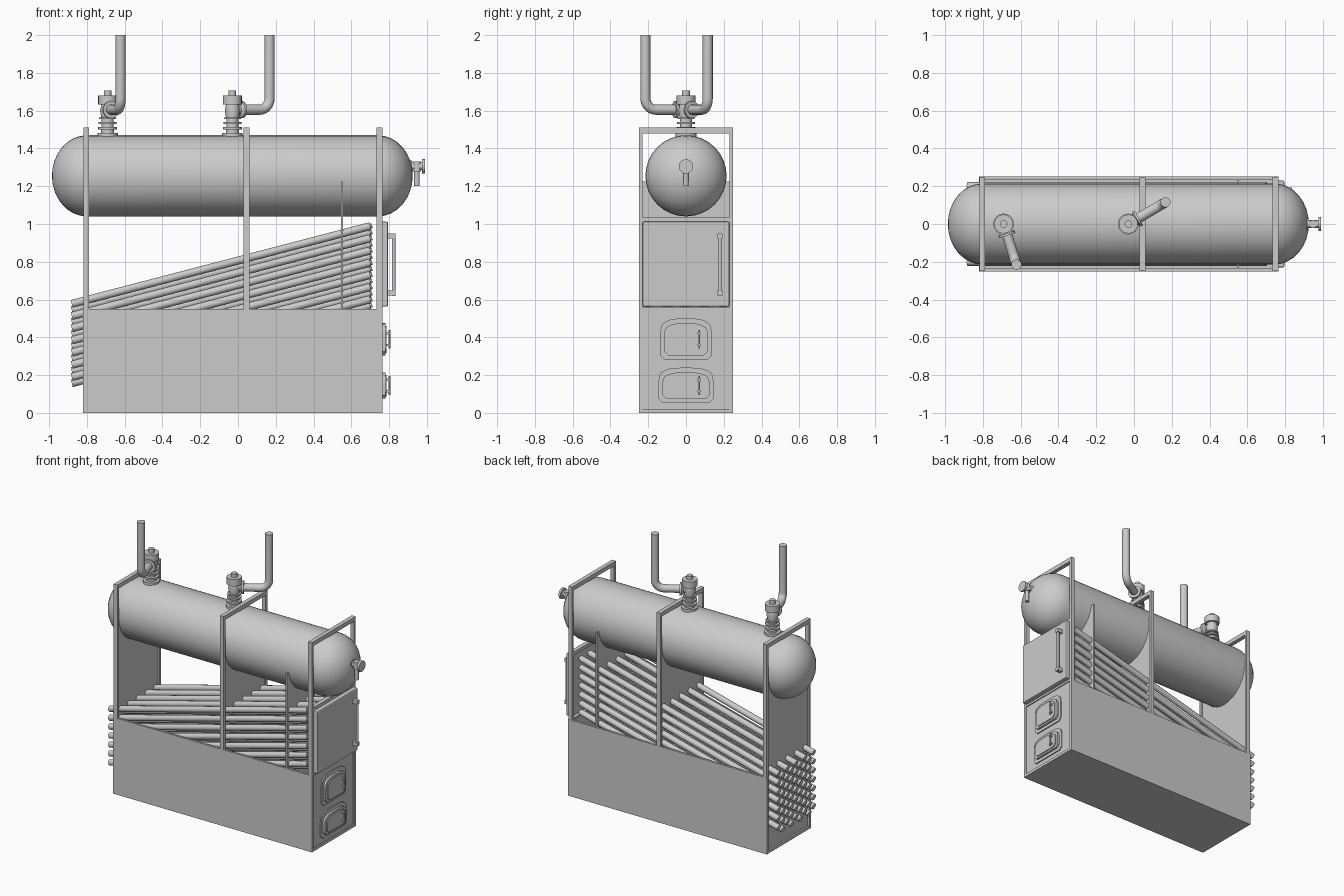
import bpy, bmesh, math
from mathutils import Vector, Matrix

if "Cube" in bpy.data.objects:
    bpy.data.objects.remove(bpy.data.objects["Cube"])


def finish(name, bm, smooth=False):
    bmesh.ops.recalc_face_normals(bm, faces=bm.faces)
    me = bpy.data.meshes.new(name)
    bm.to_mesh(me)
    bm.free()
    ob = bpy.data.objects.new(name, me)
    bpy.context.collection.objects.link(ob)
    if smooth:
        bpy.ops.object.select_all(action='DESELECT')
        ob.select_set(True)
        bpy.context.view_layer.objects.active = ob
        bpy.ops.object.shade_smooth_by_angle(angle=math.radians(35))
    return ob


def add_box(bm, x0, x1, y0, y1, z0, z1):
    m = Matrix.Translation(((x0 + x1) / 2, (y0 + y1) / 2, (z0 + z1) / 2))
    m = m @ Matrix.Diagonal((x1 - x0, y1 - y0, z1 - z0, 1))
    bmesh.ops.create_cube(bm, size=1, matrix=m)


def boxes(name, *dims):
    bm = bmesh.new()
    for d in dims:
        add_box(bm, *d)
    return finish(name, bm)


def add_rod(bm, a, b, r, seg=16):
    a, b = Vector(a), Vector(b)
    m = Matrix.Translation((a + b) / 2) @ (b - a).to_track_quat('Z', 'Y').to_matrix().to_4x4()
    bmesh.ops.create_cone(bm, cap_ends=True, segments=seg, radius1=r, radius2=r,
                          depth=(b - a).length, matrix=m)


def lathe(name, profile, origin, axis, seg=24):
    """Revolve (radius, distance) pairs about an axis."""
    m = Matrix.Translation(origin) @ Vector(axis).to_track_quat('Z', 'Y').to_matrix().to_4x4()
    bm = bmesh.new()
    vs = [bm.verts.new(m @ Vector((r, 0, h))) for r, h in profile]
    edges = [bm.edges.new(p) for p in zip(vs, vs[1:])]
    bmesh.ops.spin(bm, geom=vs + edges, cent=origin, axis=m.to_3x3() @ Vector((0, 0, 1)),
                   angle=math.tau, steps=seg, use_duplicate=False)
    bmesh.ops.remove_doubles(bm, verts=bm.verts, dist=1e-5)
    return finish(name, bm, True)


def add_arch(bm, x0, x1, w, z0, z1, rise):
    """Plate with rounded top corners, extruded along x."""
    pts = [(-w + 0.02, z0), (w - 0.02, z0), (w, z0 + 0.02)]
    for i in range(13):
        t = math.pi * i / 12
        c, s = math.cos(t), math.sin(t)
        pts.append((w * math.copysign(abs(c) ** 0.7, c), z1 - rise + rise * s ** 0.7 if s > 1e-6 else z1 - rise))
    pts.append((-w, z0 + 0.02))
    f = bm.faces.new([bm.verts.new((x0, y, z)) for y, z in pts])
    ext = bmesh.ops.extrude_face_region(bm, geom=[f])
    bmesh.ops.translate(bm, vec=(x1 - x0, 0, 0),
                        verts=[v for v in ext['geom'] if isinstance(v, bmesh.types.BMVert)])
    bm.faces.new([v for v in f.verts]) if not f.is_valid else None


# Steam drum with elliptical ends
R, D = 0.215, 0.185
arc = [i * math.pi / 16 for i in range(9)]
prof = [(R * math.sin(t), -0.80 - D * math.cos(t)) for t in arc]
prof += [(R * math.cos(t), 0.74 + D * math.sin(t)) for t in arc]
lathe("steam_drum", prof, (0, 0, 1.255), (1, 0, 0), 32)

# Open-topped furnace box
boxes("furnace_box",
      (-0.82, 0.765, -0.25, -0.235, 0, 0.55), (-0.82, 0.765, 0.235, 0.25, 0, 0.55),
      (-0.82, 0.765, -0.25, 0.25, 0, 0.02))

# Support frames
for name, x, z0 in (("rear_frame", -0.803, 0), ("middle_frame", 0.045, 0.3), ("front_frame", 0.749, 0)):
    a, b = x - 0.015, x + 0.015
    boxes(name, (a, b, -0.249, -0.23, z0, 1.51), (a, b, 0.23, 0.249, z0, 1.51),
          (a, b, -0.249, 0.249, 1.48, 1.51))

# Baffle plates and end panels, cut around the drum by running into it
for name, x, z0, z1 in (("rear_panel", -0.803, 0, 1.225), ("middle_baffle", 0.045, 0.02, 1.225),
                        ("front_baffle", 0.55, 0.02, 1.225)):
    bm = bmesh.new()
    zc, n = 1.255, 16
    a0 = math.asin((zc - z1) / (R - 0.003))
    pts = [(-0.235, z0), (0.235, z0), (0.235, z1)]
    for i in range(n + 1):
        t = -a0 - (math.pi - 2 * a0) * i / n
        pts.append(((R - 0.003) * math.cos(t), zc + (R - 0.003) * math.sin(t)))
    pts.append((-0.235, z1))
    f = bm.faces.new([bm.verts.new((x - 0.005, y, z)) for y, z in pts])
    g = bmesh.ops.extrude_face_region(bm, geom=[f, *f.edges, *f.verts], use_keep_orig=True)
    bmesh.ops.translate(bm, vec=(0.01, 0, 0),
                        verts=[v for v in g['geom'] if isinstance(v, bmesh.types.BMVert)])
    finish(name, bm)
boxes("front_panel", (0.745, 0.757, -0.235, 0.235, 0, 0.56), (0.734, 0.764, -0.235, 0.235, 1.01, 1.035),
      (0.734, 0.764, -0.235, 0.235, 0.545, 0.56))

# Sloping, staggered bank of water tubes
bm = bmesh.new()
slope = math.tan(math.radians(14.6))
for c in range(9):
    y = -0.2 + c * 0.05
    for r in range(7):
        z = 0.577 - r * 0.0646 - (c % 2) * 0.0323
        add_rod(bm, (-0.88, y, z), (0.70, y, z + 1.58 * slope), 0.021, 12)
        add_rod(bm, (0.70, y, z + 1.58 * slope), (0.71, y, z + 1.59 * slope), 0.013, 8)
finish("water_tubes", bm, True)

# Large tube-access door with bar handle
door = boxes("tube_door", (0.75, 0.795, -0.23, 0.23, 0.562, 1.012))
bev = door.modifiers.new("bevel", 'BEVEL')
bev.width, bev.segments = 0.008, 2
bm = bmesh.new()
add_rod(bm, (0.824, 0.18, 0.62), (0.824, 0.18, 0.95), 0.009)
for z in (0.635, 0.937):
    add_box(bm, 0.79, 0.835, 0.167, 0.193, z - 0.013, z + 0.013)
finish("tube_door_handle", bm, True)

# Fire door and ash door: rim, leaf, raised centre, latch
for name, w, z0, z1 in (("fire_door", 0.115, 0.305, 0.475), ("ash_door", 0.125, 0.075, 0.215)):
    bm = bmesh.new()
    add_arch(bm, 0.75, 0.765, w + 0.02, z0 - 0.022, z1 + 0.025, 0.07)
    add_arch(bm, 0.76, 0.78, w, z0, z1, 0.06)
    add_arch(bm, 0.775, 0.787, w - 0.018, z0 + 0.012, z1 - 0.015, 0.05)
    finish(name, bm)
    zc = (z0 + z1) / 2
    bm = bmesh.new()
    add_rod(bm, (0.802, 0.07, zc - 0.05), (0.802, 0.07, zc + 0.05), 0.005, 8)
    for z in (zc - 0.03, zc + 0.03):
        add_box(bm, 0.78, 0.806, 0.062, 0.078, z - 0.006, z + 0.006)
    finish(name + "_latch", bm)

# Valves on the drum with steam pipes leading off and up
valve = [(0, 0), (0.055, 0), (0.055, 0.022), (0.034, 0.022), (0.034, 0.04), (0.05, 0.04), (0.05, 0.053),
         (0.032, 0.053), (0.032, 0.07), (0.048, 0.07), (0.048, 0.08), (0.032, 0.08), (0.032, 0.095),
         (0.045, 0.095), (0.045, 0.104), (0.034, 0.104), (0.04, 0.14), (0.034, 0.172), (0.05, 0.172),
         (0.05, 0.22), (0.02, 0.22), (0.02, 0.247), (0, 0.247)]
for name, x, end in (("rear", -0.69, (-0.622, -0.215)), ("middle", -0.03, (0.167, 0.115))):
    lathe(name + "_valve", valve, (x, 0, 1.46), (0, 0, 1))
    start = Vector((x, 0, 1.605))
    corner = Vector((*end, 1.605))
    d = (corner - start).normalized()
    # branch flange
    lathe(name + "_branch_flange", [(0, 0), (0.03, 0), (0.027, 0.04), (0.045, 0.052), (0.045, 0.064), (0, 0.064)],
          start, d)
    b = 0.06
    path = [start + d * 0.03]
    for i in range(9):
        t = i * math.pi / 16
        path.append(corner - d * b * (1 - math.sin(t)) + Vector((0, 0, b * (1 - math.cos(t)))))
    path.append(Vector((*end, 2.0)))
    # swept pipe
    bm = bmesh.new()
    side = d.cross(Vector((0, 0, 1)))
    rings = []
    for i, p in enumerate(path):
        tan = (path[min(i + 1, len(path) - 1)] - path[max(i - 1, 0)]).normalized()
        up = side.cross(tan)
        rings.append([bm.verts.new(p + 0.027 * (side * math.cos(a) + up * math.sin(a)))
                      for a in (k * math.tau / 16 for k in range(16))])
    for r0, r1 in zip(rings, rings[1:]):
        for k in range(16):
            bm.faces.new((r0[k], r0[k - 1], r1[k - 1], r1[k]))
    bm.faces.new(rings[0])
    bm.faces.new(rings[-1])
    finish(name + "_steam_pipe", bm, True)

# Drain tap on the front end of the drum
lathe("drain_tap", [(0, 0), (0.03, 0), (0.03, 0.02), (0.02, 0.02), (0.02, 0.075), (0.038, 0.075), (0.038, 0.09), (0, 0.09)],
      (0.9, 0, 1.305), (1, 0, 0))
bm = bmesh.new()
add_rod(bm, (0.947, 0, 1.2), (0.947, 0, 1.305), 0.014)
add_rod(bm, (0.947, 0, 1.278), (0.947, 0, 1.33), 0.022)
finish("drain_spout", bm, True)
